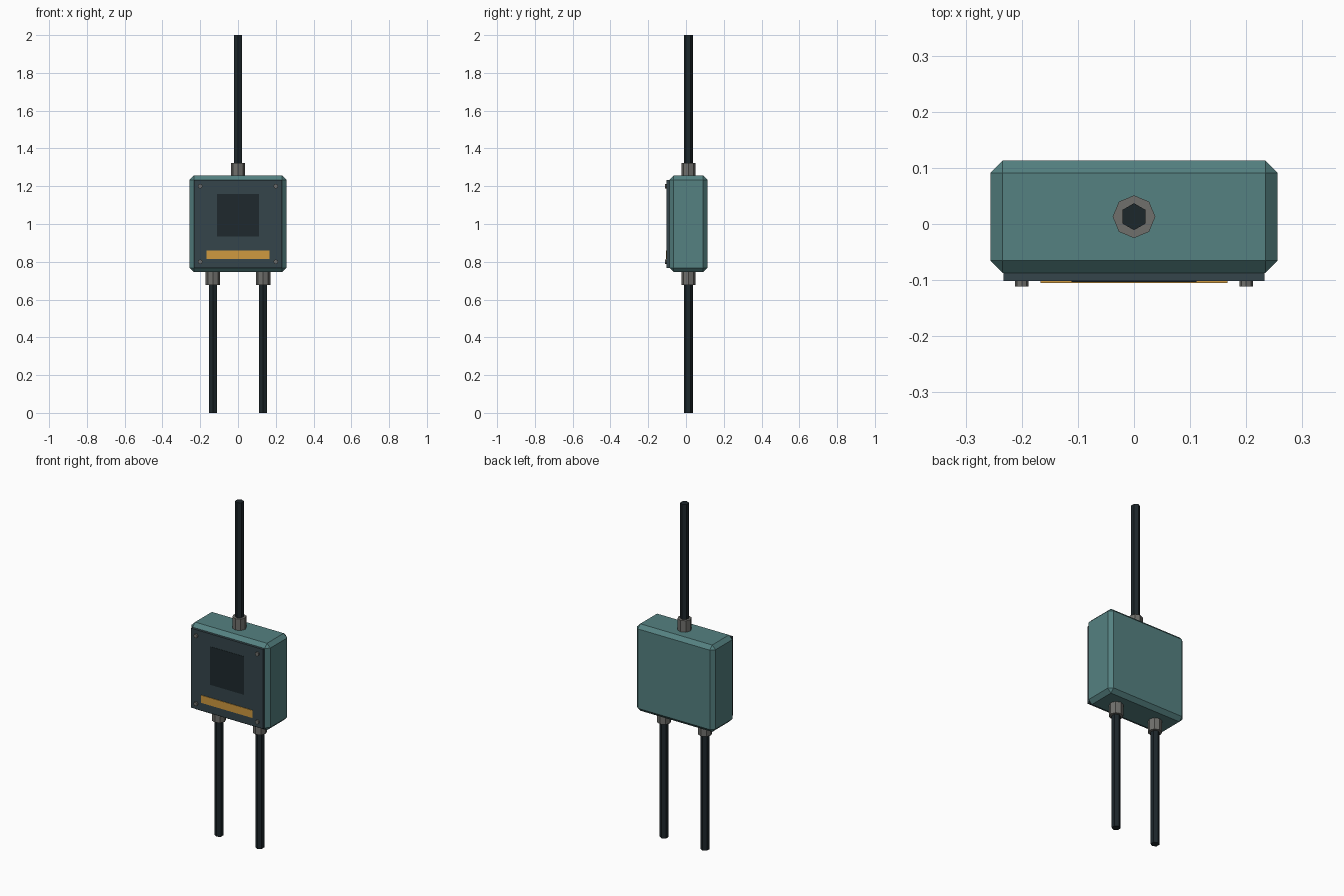
import bpy
from math import pi

if "Cube" in bpy.data.objects:
    bpy.data.objects.remove(bpy.data.objects["Cube"])


def material(name, rgb):
    m = bpy.data.materials.new(name)
    m.diffuse_color = (*rgb, 1)
    m.use_nodes = True
    m.node_tree.nodes["Principled BSDF"].inputs["Base Color"].default_value = m.diffuse_color
    return m


TEAL = material("teal_paint", (0.09, 0.22, 0.22))
SLATE = material("slate_panel", (0.035, 0.06, 0.07))
DARK = material("dark_screen", (0.013, 0.022, 0.026))
AMBER = material("amber_strip", (0.62, 0.32, 0.05))
RUBBER = material("black_rubber", (0.012, 0.02, 0.024))
METAL = material("grey_metal", (0.16, 0.16, 0.15))


def box(name, x, y, z, mat, bevel=0):
    """Box from (min, max) ranges, with an optional flat chamfer."""
    bpy.ops.mesh.primitive_cube_add(size=1, location=[sum(r) / 2 for r in (x, y, z)])
    ob = bpy.context.object
    ob.name = name
    ob.scale = [r[1] - r[0] for r in (x, y, z)]
    bpy.ops.object.transform_apply(location=False, rotation=False, scale=True)
    ob.data.materials.append(mat)
    if bevel:
        mod = ob.modifiers.new("chamfer", 'BEVEL')
        mod.width = bevel
        mod.segments = 1
    return ob


def rod(name, sides, radius, length, centre, mat, rot=(0, 0, 0)):
    bpy.ops.mesh.primitive_cylinder_add(vertices=sides, radius=radius, depth=length,
                                        location=centre, rotation=rot)
    ob = bpy.context.object
    ob.name = name
    ob.data.materials.append(mat)
    return ob


# Chamfered housing with front cover, screen and label strip
box("housing", (-.256, .256), (-.087, .113), (.745, 1.256), TEAL, .022)
box("front_cover", (-.233, .233), (-.102, -.08), (.767, 1.234), SLATE)
box("screen", (-.111, .111), (-.1035, -.098), (.935, 1.16), DARK)
box("label_strip", (-.167, .167), (-.105, -.098), (.814, .859), AMBER)

# Cover screws in the four corners
for sx in (-1, 1):
    for z in (.8, 1.2):
        rod("cover_screw", 8, .012, .02, (sx * .2, -.101, z), METAL, (pi / 2, 0, 0))

# Cable glands and cables: one out of the top, two out of the bottom
CY = .013
for name, x, s in (("top", 0, 1), ("left", -.133, -1), ("right", .133, -1)):
    rod(name + "_gland", 8, .038, .08, (x, CY, 1 + s * .283), METAL)
    rod(name + "_cable", 6, .024, .72, (x, CY, 1 + s * .64), RUBBER)
